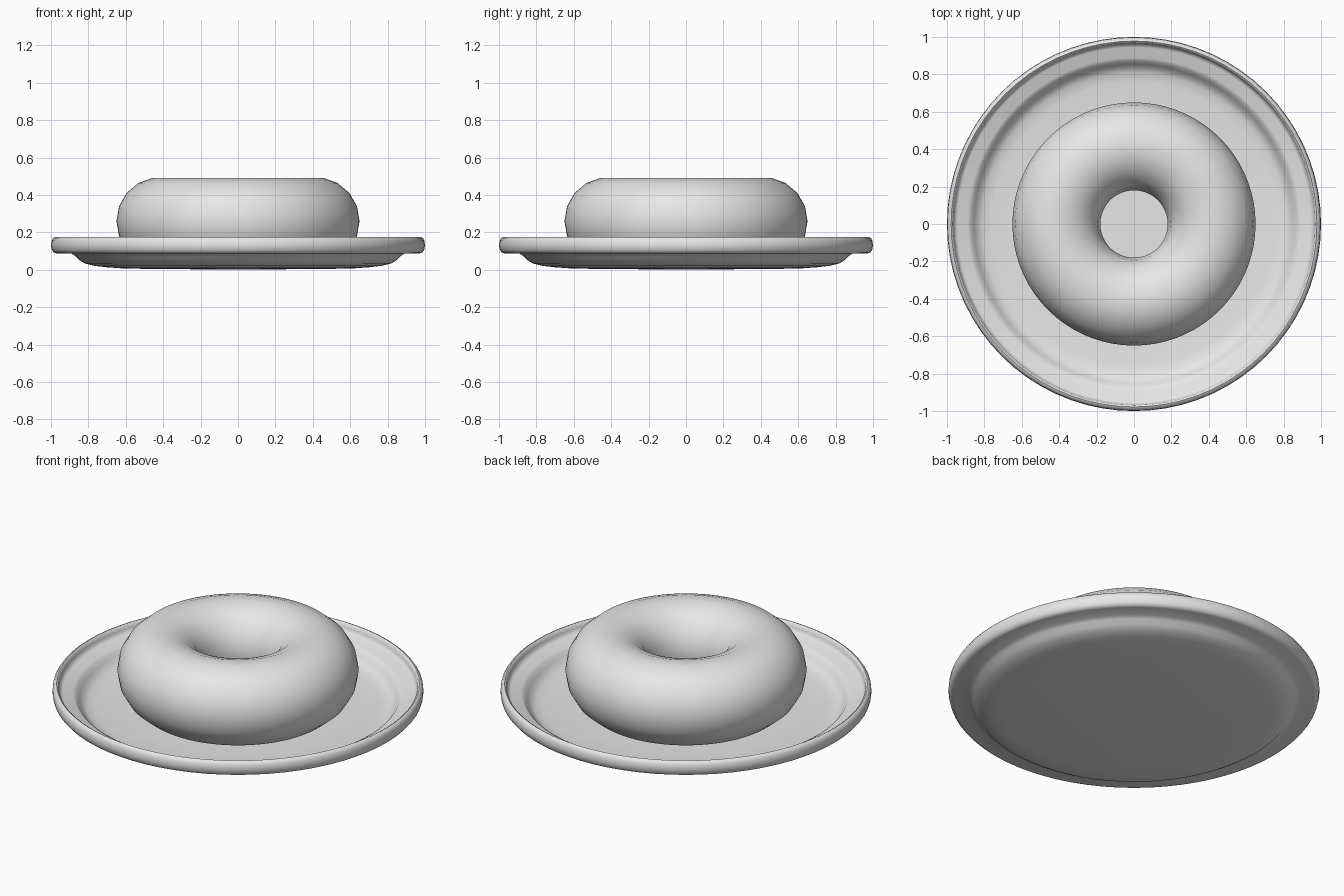
import bpy, bmesh, math

if "Cube" in bpy.data.objects:
    bpy.data.objects.remove(bpy.data.objects["Cube"])

clay = bpy.data.materials.new("light grey")
clay.diffuse_color = (0.8, 0.8, 0.8, 1)
clay.use_nodes = True
clay.node_tree.nodes["Principled BSDF"].inputs["Base Color"].default_value = clay.diffuse_color


def lathe(name, profile, closed=False, steps=72):
    """Spin an (r, z) profile around the z axis into a smooth object."""
    bm = bmesh.new()
    vs = [bm.verts.new((r, 0, z)) for r, z in profile]
    es = [bm.edges.new(p) for p in zip(vs, vs[1:])]
    if closed:
        es.append(bm.edges.new((vs[-1], vs[0])))
    bmesh.ops.spin(bm, geom=vs + es, cent=(0, 0, 0), axis=(0, 0, 1),
                   angle=math.tau, steps=steps, use_merge=False)
    bmesh.ops.remove_doubles(bm, verts=bm.verts, dist=1e-4)
    bmesh.ops.recalc_face_normals(bm, faces=bm.faces)
    me = bpy.data.meshes.new(name)
    bm.to_mesh(me)
    bm.free()
    me.materials.append(clay)
    ob = bpy.data.objects.new(name, me)
    bpy.context.collection.objects.link(ob)
    bpy.context.view_layer.objects.active = ob
    ob.select_set(True)
    bpy.ops.object.shade_smooth_by_angle(angle=math.radians(50))
    ob.select_set(False)
    return ob


# plate: underside, rolled rim, then inner well
lathe("plate", [
    (0, 0), (0.60, 0.006), (0.70, 0.013), (0.77, 0.021), (0.82, 0.034),
    (0.85, 0.052), (0.87, 0.073), (0.89, 0.087), (0.97, 0.087),
    (0.985, 0.092), (0.995, 0.105), (1.0, 0.13), (0.997, 0.155),
    (0.988, 0.170), (0.978, 0.174), (0.969, 0.168), (0.965, 0.150),
    (0.960, 0.132), (0.945, 0.124), (0.89, 0.117), (0.872, 0.107),
    (0.855, 0.083), (0.835, 0.060), (0.81, 0.047), (0.76, 0.040),
    (0.60, 0.034), (0, 0.032)])

# doughnut: ring with an 18-sided cross-section
ring = [(0.415 + 0.235 * math.cos(math.radians(20 * i)),
         0.26 + 0.235 * math.sin(math.radians(20 * i))) for i in range(18)]
lathe("doughnut", ring, closed=True)
